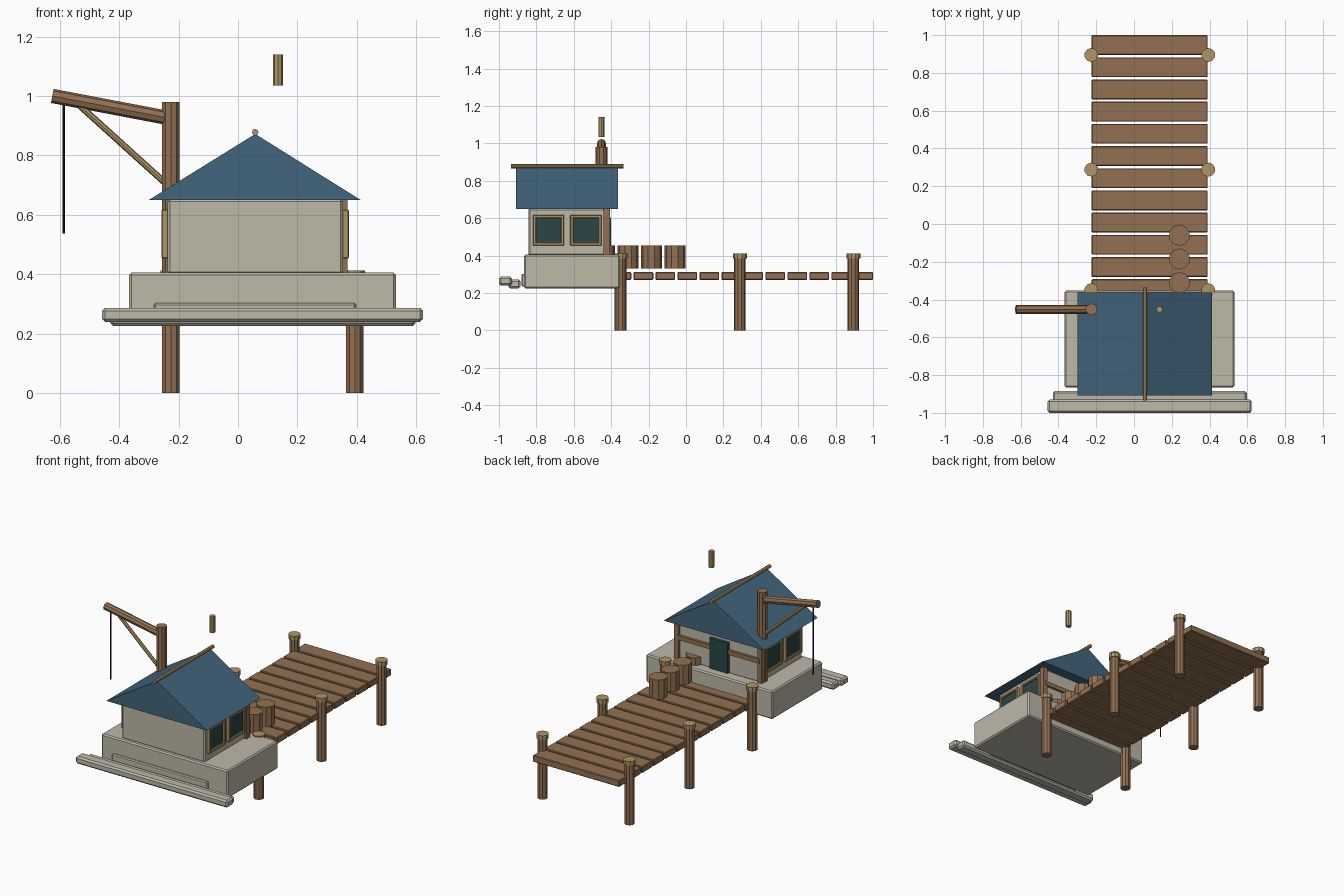
import bpy, bmesh
from mathutils import Vector

cube = bpy.data.objects.get("Cube")
if cube:
    bpy.data.objects.remove(cube, do_unlink=True)


def material(name, rgb):
    m = bpy.data.materials.new(name)
    m.use_nodes = True
    m.diffuse_color = (*rgb, 1)
    m.node_tree.nodes["Principled BSDF"].inputs["Base Color"].default_value = (*rgb, 1)
    return m


STONE = material("pale stone", (0.51, 0.48, 0.39))
WOOD = material("brown wood", (0.29, 0.165, 0.085))
TAN = material("tan wood", (0.43, 0.30, 0.13))
ROOF = material("blue roof", (0.055, 0.13, 0.205))
GLASS = material("dark teal glass", (0.024, 0.06, 0.06))
ROPE = material("dark rope", (0.012, 0.02, 0.02))


def finish(bm, name, mat, bevel=0):
    bmesh.ops.recalc_face_normals(bm, faces=bm.faces)
    me = bpy.data.meshes.new(name)
    bm.to_mesh(me)
    bm.free()
    me.materials.append(mat)
    ob = bpy.data.objects.new(name, me)
    bpy.context.scene.collection.objects.link(ob)
    if bevel:
        mod = ob.modifiers.new("Bevel", "BEVEL")
        mod.width = bevel
        mod.segments = 1
    return ob


def box(name, mat, xs, ys, zs, bevel=0):
    bm = bmesh.new()
    bmesh.ops.create_cube(bm, size=1)
    for v in bm.verts:
        v.co = [lo + (hi - lo) * (c + 0.5) for c, (lo, hi) in zip(v.co, (xs, ys, zs))]
    return finish(bm, name, mat, bevel)


def rod(name, mat, a, b, r, sides=8):
    a, b = Vector(a), Vector(b)
    bm = bmesh.new()
    bmesh.ops.create_cone(bm, cap_ends=True, segments=sides, radius1=r, radius2=r,
                          depth=(b - a).length)
    turn = (b - a).to_track_quat("Z", "Y")
    for v in bm.verts:
        v.co = turn @ v.co + (a + b) / 2
    return finish(bm, name, mat)


# Dock planks
for i in range(12):
    y = 0.9475 - i * 0.1175
    box("dock_plank", WOOD, (-0.225, 0.39), (y - 0.0525, y + 0.0525), (0.27, 0.312), 0.004)

# Dock posts with caps
for x in (-0.226, 0.393):
    for y in (-0.35, 0.288, 0.895):
        rod("dock_post", WOOD, (x, y, 0), (x, y, 0.39), 0.031, 10)
        rod("post_cap", TAN, (x, y, 0.385), (x, y, 0.412), 0.037, 10)

# Row of barrels
for i in range(4):
    y = -0.06 - i * 0.125
    rod("barrel", WOOD, (0.24, y, 0.33), (0.24, y, 0.455), 0.056, 10)

# Stone foundation and front steps
box("foundation", STONE, (-0.367, 0.532), (-0.865, -0.353), (0.225, 0.405), 0.008)
box("foundation_panel", STONE, (-0.283, 0.397), (-0.88, -0.86), (0.235, 0.303), 0.006)
box("upper_ledge", STONE, (-0.43, 0.597), (-0.95, -0.885), (0.225, 0.272), 0.01)
box("front_ledge", STONE, (-0.457, 0.623), (-1.0, -0.93), (0.24, 0.287), 0.01)

# Cabin walls
CX, HALF = 0.058, 0.295
box("cabin_walls", STONE, (CX - HALF, CX + HALF), (-0.842, -0.42), (0.4, 0.652), 0.008)

# Side windows, mirrored about the cabin centre
for s in (-1, 1):
    def span(inner, outer):
        return sorted((CX + s * inner, CX + s * outer))
    for y in (-0.735, -0.535):
        h, t, lo, hi = 0.084, 0.017, 0.453, 0.618
        frame = span(HALF - 0.005, HALF + 0.02)
        for side in (-1, 1):
            edge = sorted((y + side * h, y + side * (h - t)))
            box("window_frame_side", TAN, frame, edge, (lo, hi), 0.003)
        for z in (lo, hi - t):
            box("window_frame_rail", TAN, frame, (y - h, y + h), (z, z + t), 0.003)
        box("window_glass", GLASS, span(HALF, HALF + 0.009),
            (y - h + t, y + h - t), (lo + t, hi - t))
    # Rear corner posts
    box("corner_post", WOOD, span(HALF - 0.015, HALF + 0.016), (-0.44, -0.407), (0.4, 0.652))

# Rear wall beam and door
box("rear_beam", WOOD, (CX - HALF, CX + HALF), (-0.425, -0.405), (0.53, 0.558))
box("rear_door", GLASS, (-0.015, 0.115), (-0.42, -0.401), (0.41, 0.605))

# Gabled roof
bm = bmesh.new()
profile = [(-0.3, 0.65), (0.413, 0.65), (CX, 0.872)]
face = bm.faces.new([bm.verts.new((x, -0.908, z)) for x, z in profile])
ext = bmesh.ops.extrude_face_region(bm, geom=[face])
bmesh.ops.translate(bm, vec=(0, 0.545, 0),
                    verts=[g for g in ext["geom"] if isinstance(g, bmesh.types.BMVert)])
finish(bm, "gabled_roof", ROOF)
rod("ridge_pole", TAN, (CX, -0.935, 0.878), (CX, -0.335, 0.878), 0.011)

# Floating chimney pipe
rod("chimney_pipe", TAN, (0.135, -0.452, 1.035), (0.135, -0.452, 1.14), 0.017)

# Crane
CY = -0.452
rod("crane_post", WOOD, (-0.226, CY, 0.4), (-0.226, CY, 0.98), 0.031, 10)
rod("crane_boom", WOOD, (-0.625, CY, 1.0), (-0.215, CY, 0.922), 0.024)
rod("crane_brace", TAN, (-0.54, CY, 0.974), (-0.226, CY, 0.69), 0.011)
rod("crane_rope", ROPE, (-0.587, CY, 0.537), (-0.587, CY, 0.985), 0.004)
